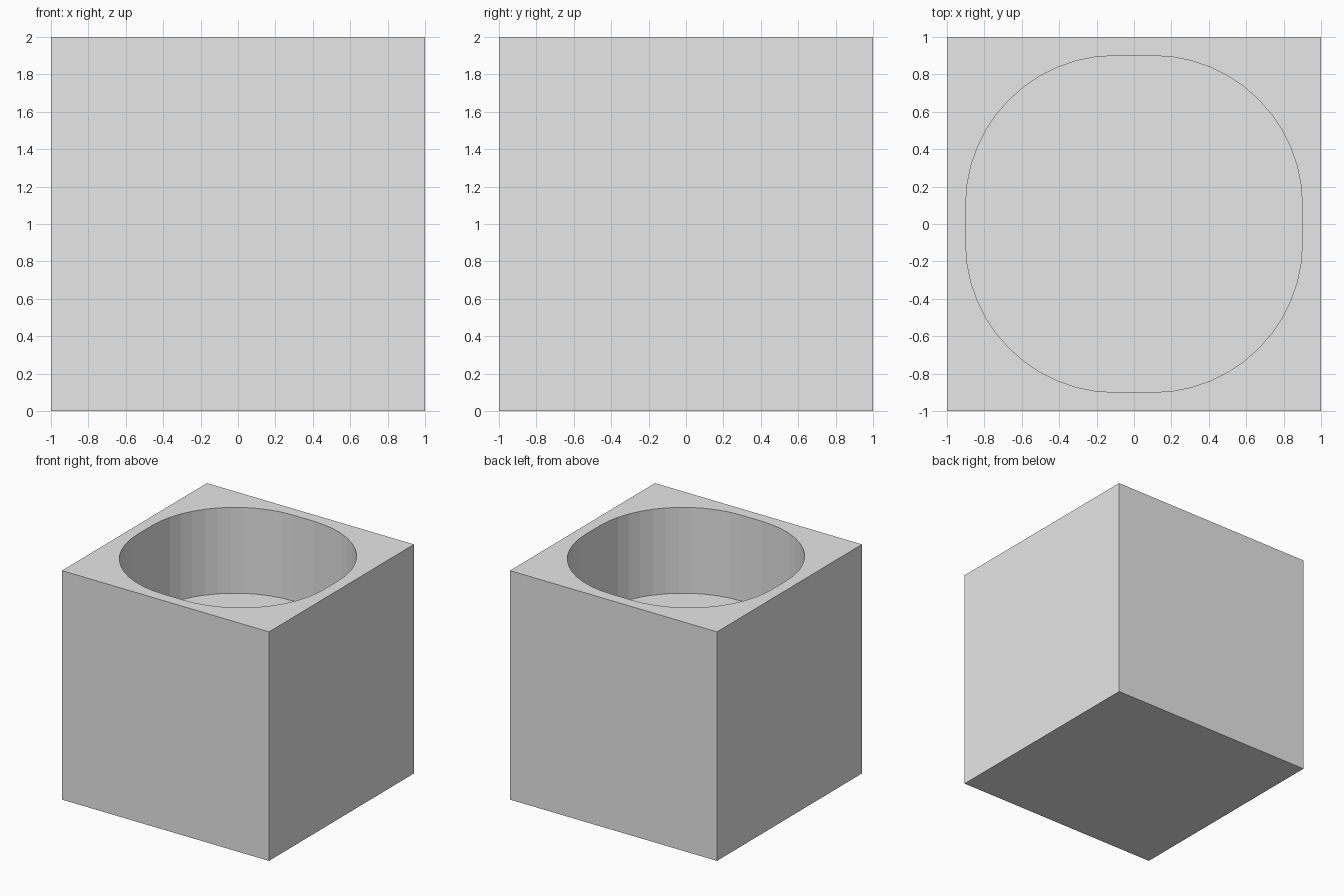
import bpy, bmesh
from math import cos, sin, radians
from mathutils import Vector

default = bpy.data.objects.get("Cube")
if default:
    bpy.data.objects.remove(default, do_unlink=True)

SIZE = 2.0
HALF_WIDTH, CORNER_RADIUS, SEGMENTS = 0.9, 0.8, 12
FLOOR_Z = 1.25

# Single plain grey
grey = bpy.data.materials.new("plain grey")
grey.use_nodes = True
colour = (0.8, 0.8, 0.8, 1)
grey.diffuse_color = colour
grey.node_tree.nodes["Principled BSDF"].inputs["Base Color"].default_value = colour


def finish(name, bm):
    bmesh.ops.recalc_face_normals(bm, faces=bm.faces)
    mesh = bpy.data.meshes.new(name)
    bm.to_mesh(mesh)
    bm.free()
    mesh.materials.append(grey)
    obj = bpy.data.objects.new(name, mesh)
    bpy.context.collection.objects.link(obj)
    return obj


# Solid block
bm = bmesh.new()
bmesh.ops.create_cube(bm, size=SIZE)
bmesh.ops.translate(bm, verts=bm.verts, vec=(0, 0, SIZE / 2))
block = finish("planter_block", bm)

# Rounded-square recess cutter, reaching above the block
bm = bmesh.new()
centre = HALF_WIDTH - CORNER_RADIUS
outline = []
for quarter, (sx, sy) in enumerate([(1, 1), (-1, 1), (-1, -1), (1, -1)]):
    for i in range(SEGMENTS + 1):
        a = radians(90 * (quarter + i / SEGMENTS))
        outline.append(bm.verts.new((sx * centre + CORNER_RADIUS * cos(a),
                                     sy * centre + CORNER_RADIUS * sin(a), FLOOR_Z)))
base = bm.faces.new(outline)
top = bmesh.ops.extrude_face_region(bm, geom=[base], use_keep_orig=True)["geom"]
bmesh.ops.translate(bm, vec=Vector((0, 0, 1)),
                    verts=[v for v in top if isinstance(v, bmesh.types.BMVert)])
cutter = finish("recess_cutter", bm)
cutter.hide_render = True

# Cut the recess and discard the cutter
cut = block.modifiers.new("recess", 'BOOLEAN')
cut.operation = 'DIFFERENCE'
cut.solver = 'EXACT'
cut.object = cutter
bpy.context.view_layer.objects.active = block
bpy.ops.object.modifier_apply(modifier=cut.name)
bpy.data.objects.remove(cutter, do_unlink=True)
